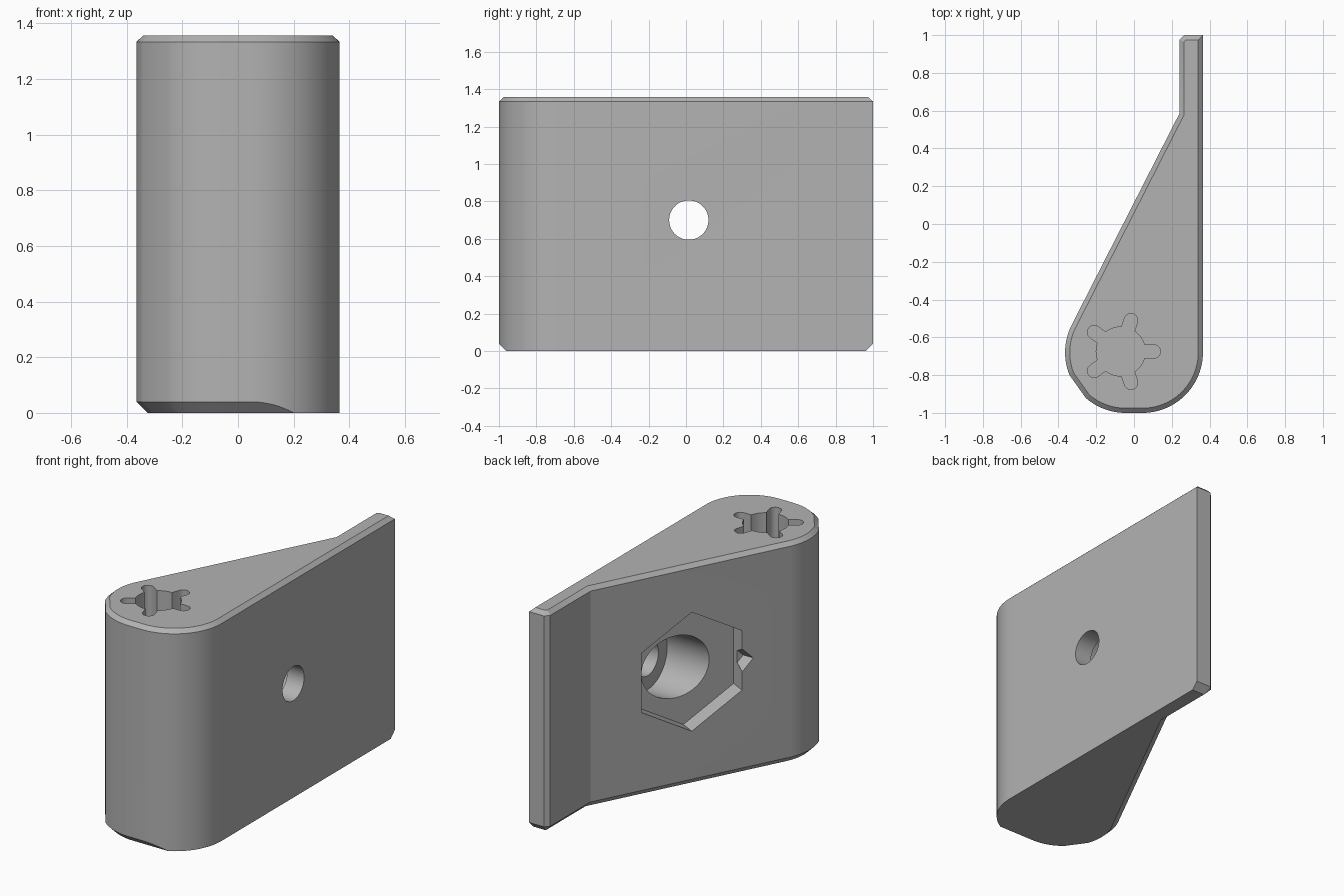
import bpy, bmesh
from math import sin, cos, asin, radians, degrees
from mathutils import Vector, Matrix

cube = bpy.data.objects.get("Cube")
if cube:
    bpy.data.objects.remove(cube, do_unlink=True)

grey = bpy.data.materials.new("plain grey")
grey.use_nodes = True
grey.diffuse_color = (0.45, 0.45, 0.45, 1)
grey.node_tree.nodes["Principled BSDF"].inputs["Base Color"].default_value = (0.45, 0.45, 0.45, 1)


def arc(cx, cy, r, a0, a1, n):
    angles = [radians(a0 + (a1 - a0) * i / n) for i in range(n + 1)]
    return [Vector((cx + r * cos(a), cy + r * sin(a))) for a in angles]


def inset(pts, d):
    """Mitred inward offset of a counter-clockwise outline."""
    out = []
    for i, p in enumerate(pts):
        e1 = (p - pts[i - 1]).normalized()
        e2 = (pts[(i + 1) % len(pts)] - p).normalized()
        n1, n2 = Vector((e1.y, -e1.x)), Vector((e2.y, -e2.x))
        out.append(p - (n1 + n2) * d / (1 + n1.dot(n2)))
    return out


def loft(name, rings, matrix=Matrix()):
    """Solid through rings of equal length, capped at both ends."""
    bm = bmesh.new()
    loops = [[bm.verts.new(matrix @ Vector(p)) for p in ring] for ring in rings]
    n = len(loops[0])
    for lo, hi in zip(loops, loops[1:]):
        for i in range(n):
            j = (i + 1) % n
            bm.faces.new((lo[i], lo[j], hi[j], hi[i]))
    bm.faces.new(loops[0][::-1])
    bm.faces.new(loops[-1])
    bmesh.ops.remove_doubles(bm, verts=bm.verts, dist=1e-5)
    bmesh.ops.recalc_face_normals(bm, faces=bm.faces)
    mesh = bpy.data.meshes.new(name)
    bm.to_mesh(mesh)
    bm.free()
    mesh.materials.append(grey)
    obj = bpy.data.objects.new(name, mesh)
    bpy.context.collection.objects.link(obj)
    return obj


def prism(name, pts, z0, z1, matrix=Matrix(), taper=1):
    c = sum(pts, Vector((0, 0))) / len(pts)
    return loft(name, [[(*(c + (p - c) * taper), z0) for p in pts],
                       [(*p, z1) for p in pts]], matrix)


# Teardrop outline: flat right side, thin rear tab, slanted left side
HEIGHT, TOP, BOT, R = 1.357, 0.023, 0.04, 0.32
right = arc(0.045, -0.68, R, -90, 0, 28) + [Vector((0.365, 1))]
left = [Vector(p) for p in ((0.265, 1), (0.24, 0.975), (0.24, 0.584))]
left += arc(-0.045, -0.68, R, 153, 202, 16) + arc(-0.045, -0.68, R, 229, 270, 14)
outline = right + left

# Lower bevel follows the left and ends; the right side stays square
base, rise = [], []
for i, (p, q) in enumerate(zip(outline, inset(outline, BOT))):
    if i < len(right):
        k = max(0, abs(p.y) - (1 - BOT))
        base.append((p.x, p.y - k * (1 if p.y > 0 else -1), 0))
        rise.append((p.x, p.y, k))
    else:
        base.append((q.x, q.y, 0))
        rise.append((p.x, p.y, BOT))
body = loft("bracket_body", [base, rise,
                             [(*p, HEIGHT - TOP) for p in outline],
                             [(*p, HEIGHT) for p in inset(outline, 0.025)]])

# Axes of the cross hole (along x) and of the slanted face
along_x = Matrix(((0, 0, 1, 0), (1, 0, 0, 0.015), (0, 1, 0, 0.7), (0, 0, 0, 1)))
s, c = sin(radians(27)), cos(radians(27))
on_slant = Matrix(((0, s, -c, -0.05), (0, c, s, 0.015), (1, 0, 0, 0.7), (0, 0, 0, 1)))

# Five-lobed socket outline
lobe, core = 0.036, 0.13
half = degrees(asin(lobe / core))
star = []
for k in range(5):
    a = 72 * k
    cx, cy = -0.07 + 0.174 * cos(radians(a)), -0.675 + 0.174 * sin(radians(a))
    star += arc(cx, cy, lobe, a - 90, a + 90, 10)
    star += arc(-0.07, -0.675, core, a + half, a + 72 - half, 6)

cutters = [
    prism("bolt_hole", arc(0, 0, 0.105, 0, 354, 59), -0.2, 0.6, along_x),
    prism("wide_bore", arc(0, 0, 0.19, 0, 354, 59), -0.6, 0.25, along_x),
    prism("hex_recess", arc(0, 0, 0.365, 0, 300, 5), -0.1, 0.2, on_slant),
    prism("marker_notch", arc(0, -0.318, 0.075, 0, 270, 3), -0.06, 0.01, on_slant, 0.5),
    prism("star_socket", star, 0.36, 1.6),
]

bpy.ops.object.select_all(action='DESELECT')
bpy.context.view_layer.objects.active = body
body.select_set(True)
for cutter in cutters:
    cutter.hide_render = True
    mod = body.modifiers.new(cutter.name, 'BOOLEAN')
    mod.operation, mod.solver, mod.object = 'DIFFERENCE', 'EXACT', cutter
    bpy.ops.object.modifier_apply(modifier=mod.name)
for cutter in cutters:
    bpy.data.objects.remove(cutter, do_unlink=True)
bpy.ops.object.shade_smooth_by_angle(angle=radians(20))
